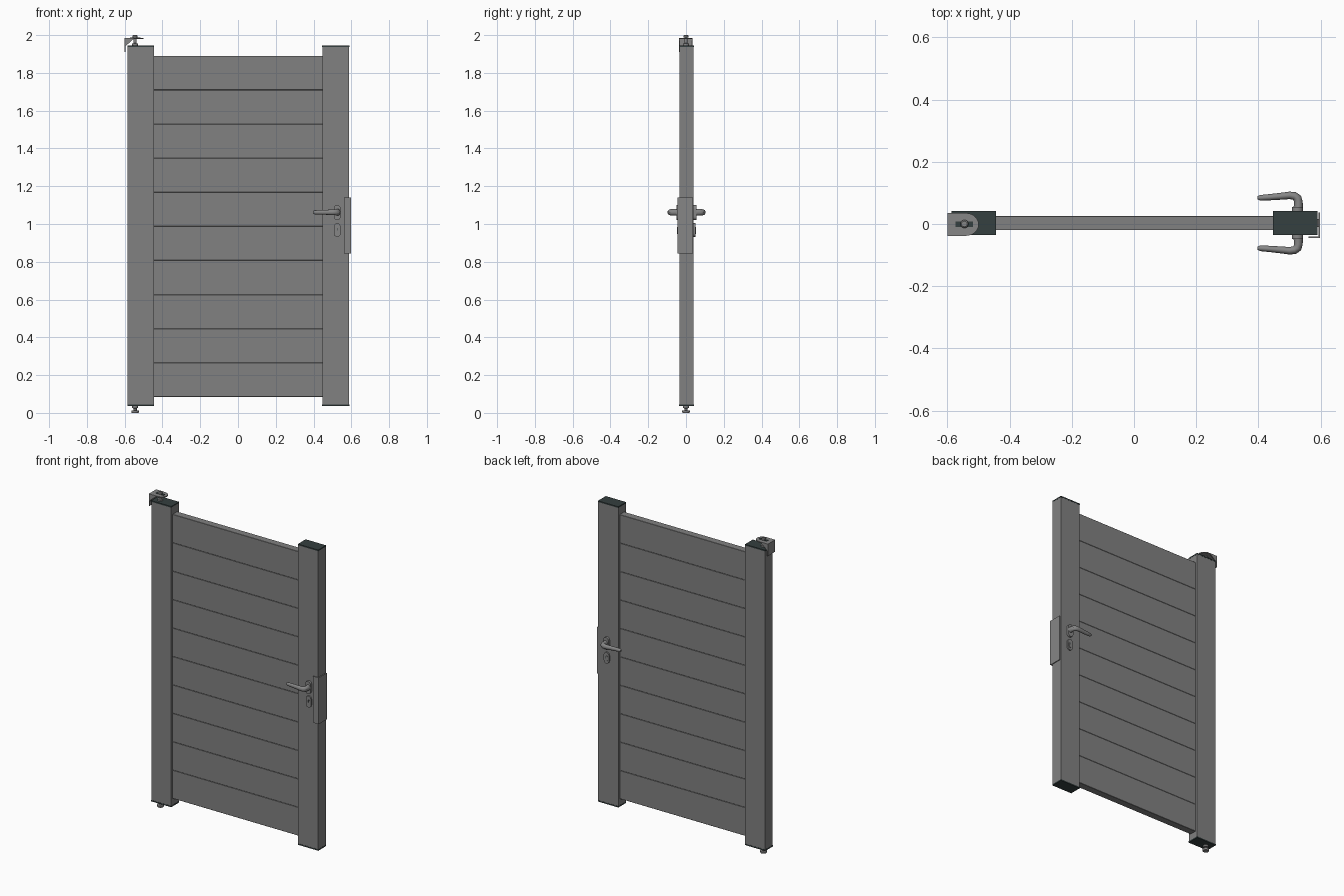
import bpy, bmesh, math
from mathutils import Vector

old = bpy.data.objects.get("Cube")
if old:
    bpy.data.objects.remove(old, do_unlink=True)

YC = 0.003   # middle plane of the gate leaf


def material(name, rgb):
    m = bpy.data.materials.new(name)
    m.use_nodes = True
    m.diffuse_color = (*rgb, 1)
    m.node_tree.nodes["Principled BSDF"].inputs["Base Color"].default_value = (*rgb, 1)
    return m


grey = material("grey aluminium", (0.22, 0.22, 0.22))
steel = material("hardware grey", (0.24, 0.24, 0.24))
dark = material("dark cap plastic", (0.035, 0.05, 0.05))


def finish(name, bm, mat, smooth=False):
    bmesh.ops.recalc_face_normals(bm, faces=bm.faces)
    me = bpy.data.meshes.new(name)
    bm.to_mesh(me)
    bm.free()
    ob = bpy.data.objects.new(name, me)
    me.materials.append(mat)
    bpy.context.collection.objects.link(ob)
    if smooth:
        bpy.ops.object.select_all(action='DESELECT')
        ob.select_set(True)
        bpy.context.view_layer.objects.active = ob
        bpy.ops.object.shade_smooth_by_angle(angle=math.radians(35))
    return ob


def box(name, x, y, z, mat, bevel=0):
    bm = bmesh.new()
    bmesh.ops.create_cube(bm, size=1)
    for v in bm.verts:
        for i, (lo, hi) in enumerate((x, y, z)):
            v.co[i] = lo if v.co[i] < 0 else hi
    if bevel:
        bmesh.ops.bevel(bm, geom=bm.edges[:], offset=bevel, segments=1, affect='EDGES')
    return finish(name, bm, mat)


def prism(name, outline, axis, lo, hi, mat):
    """Extrude a flat outline; axis 1 takes (x, z) points, axis 2 takes (x, y)."""
    bm = bmesh.new()
    vs = [bm.verts.new((a, lo, b) if axis == 1 else (a, b, lo)) for a, b in outline]
    face = bm.faces.new(vs)
    new = bmesh.ops.extrude_face_region(bm, geom=[face])["geom"]
    for v in new:
        if isinstance(v, bmesh.types.BMVert):
            v.co[axis] = hi
    return finish(name, bm, mat, True)


def stadium(cx, cy, half_w, half_h, n=10):
    """Upright rounded-end outline."""
    pts = []
    for end, start in ((1, 0), (-1, math.pi)):
        for i in range(n + 1):
            a = start + math.pi * i / n
            pts.append((cx + half_w * math.cos(a),
                        cy + end * (half_h - half_w) + half_w * math.sin(a)))
    return pts


def lathe(name, x, y, profile, mat, n=20):
    """Turned part from (radius, z) rings."""
    bm = bmesh.new()
    rings = [[bm.verts.new((x + r * math.cos(2 * math.pi * i / n),
                            y + r * math.sin(2 * math.pi * i / n), z)) for i in range(n)]
             for r, z in profile]
    for a, b in zip(rings, rings[1:]):
        for i in range(n):
            bm.faces.new((a[i], a[(i + 1) % n], b[(i + 1) % n], b[i]))
    bm.faces.new(rings[0])
    bm.faces.new(rings[-1])
    return finish(name, bm, mat, True)


def lever(name, side):
    """Round bar swept along a bent path, tapering to the grip end."""
    path = [(0.528, 0.05, 0.015), (0.528, 0.068, 0.014), (0.525, 0.080, 0.014),
            (0.516, 0.087, 0.013), (0.500, 0.089, 0.012), (0.470, 0.086, 0.011),
            (0.435, 0.083, 0.010), (0.405, 0.081, 0.009), (0.397, 0.081, 0.005)]
    pts = [Vector((x, YC + side * y, 1.062)) for x, y, r in path]
    bm, n, rings = bmesh.new(), 16, []
    for i, p in enumerate(pts):
        t = (pts[min(i + 1, len(pts) - 1)] - pts[max(i - 1, 0)]).normalized()
        u, r = t.cross(Vector((0, 0, 1))), path[i][2]
        rings.append([bm.verts.new(p + r * (math.cos(a) * u + 1.2 * math.sin(a) * Vector((0, 0, 1))))
                      for a in (2 * math.pi * k / n for k in range(n))])
    for a, b in zip(rings, rings[1:]):
        for k in range(n):
            bm.faces.new((a[k], a[(k + 1) % n], b[(k + 1) % n], b[k]))
    bm.faces.new(rings[0])
    bm.faces.new(rings[-1])
    return finish(name, bm, steel, True)


# Posts with end caps
for label, x in (("hinge", (-0.585, -0.445)), ("lock", (0.447, 0.588))):
    y = (YC - 0.038, YC + 0.038)
    box(label + "_post", x, y, (0.044, 1.938), grey)
    over = [(lo - 0.001, hi + 0.001) for lo, hi in (x, y)]
    box(label + "_top_cap", *over, (1.938, 1.946), dark)
    box(label + "_bottom_cap", *over, (0.036, 0.044), dark)

# Infill boards with fine V joints
height = (1.89 - 0.085) / 10
for i in range(10):
    z = 0.085 + i * height
    box("infill_board", (-0.447, 0.449), (YC - 0.023, YC + 0.023), (z, z + height), grey, 0.0015)

# Levers, rosettes and keyholes on both faces
for label, s in (("front", -1), ("back", 1)):
    def depth(a, b):
        return YC + s * a, YC + s * b
    prism(label + "_handle_rosette", stadium(0.525, 1.06, 0.018, 0.040), 1, *depth(0.037, 0.052), steel)
    lever(label + "_lever", s)
    prism(label + "_key_rosette", stadium(0.525, 0.968, 0.018, 0.036), 1, *depth(0.037, 0.047), steel)
    prism(label + "_key_cylinder", stadium(0.525, 0.965, 0.009, 0.019), 1, *depth(0.047, 0.050), steel)
    box(label + "_key_slot", (0.5235, 0.5265), sorted(depth(0.050, 0.0505)), (0.966, 0.98), dark)

# Angled lock strike around the outer front corner
box("strike_side", (0.593, 0.598), (-0.043, 0.037), (0.845, 1.14), steel)
box("strike_front", (0.560, 0.598), (-0.045, -0.040), (0.845, 1.14), steel)
box("lock_faceplate", (0.586, 0.593), (-0.010, 0.016), (0.86, 1.125), steel)

# Upper hinge: wall plate, rounded top plate and pin
HX = -0.545
tongue = [(-0.598, 0.035), (-0.598, -0.038)]
tongue += [(-0.54 + 0.041 * math.cos(a), -0.0015 + 0.0365 * math.sin(a))
           for a in (math.pi * (i / 14 - 0.5) for i in range(15))]
prism("hinge_top_plate", tongue, 2, 1.980, 1.986, steel)
box("hinge_wall_plate", (-0.600, -0.595), (-0.038, 0.035), (1.91, 1.986), steel)
for y in (-0.038, 0.031):
    prism("hinge_gusset", [(-0.597, 1.94), (-0.597, 1.982), (-0.55, 1.982)], 1, y, y + 0.004, steel)
lathe("upper_hinge_pin", HX, 0, [(0.016, 1.946), (0.016, 1.955), (0.008, 1.957), (0.008, 1.986),
                                (0.013, 1.987), (0.013, 1.996), (0.009, 2.0)], steel)
box("hinge_slot", (-0.573, -0.517), (-0.009, 0.008), (1.986, 1.9885), dark)

# Lower pivot
lathe("lower_pivot", HX, 0, [(0.018, 0), (0.020, 0.004), (0.020, 0.012), (0.009, 0.014),
                            (0.009, 0.024), (0.016, 0.026), (0.016, 0.036)], steel)
